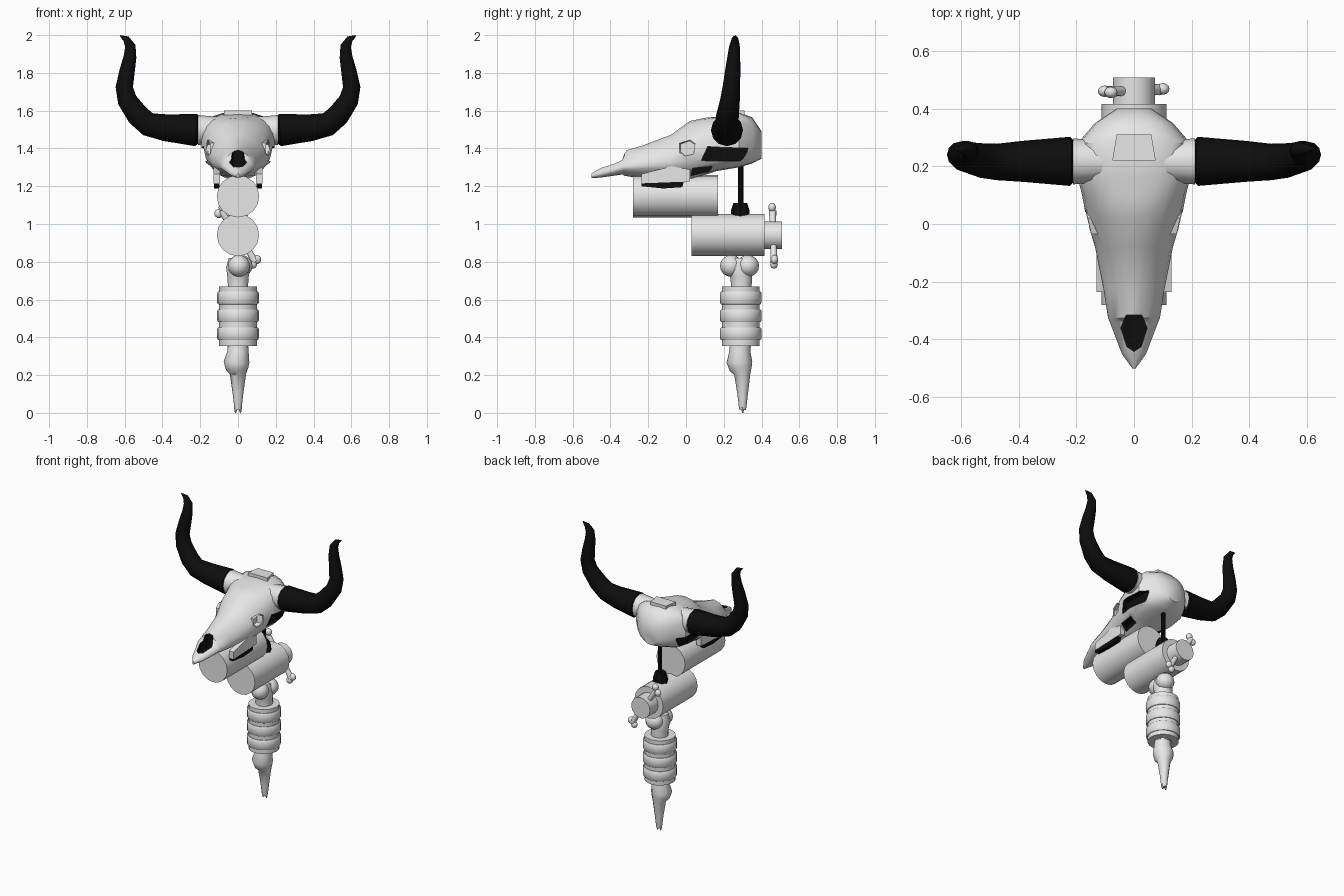
import bpy, bmesh, math
from mathutils import Vector

if "Cube" in bpy.data.objects:
    bpy.data.objects.remove(bpy.data.objects["Cube"])


def material(name, value):
    m = bpy.data.materials.new(name)
    m.diffuse_color = (value, value, value, 1)
    m.use_nodes = True
    m.node_tree.nodes["Principled BSDF"].inputs["Base Color"].default_value = m.diffuse_color
    return m


BONE = material("pale_bone", 0.8)
BLACK = material("matte_black", 0.004)


def finish(name, bm, mat, angle=40):
    bmesh.ops.recalc_face_normals(bm, faces=bm.faces[:])
    me = bpy.data.meshes.new(name)
    bm.to_mesh(me)
    bm.free()
    ob = bpy.data.objects.new(name, me)
    bpy.context.collection.objects.link(ob)
    me.materials.append(mat)
    smooth(ob, angle)
    return ob


def smooth(ob, angle=40):
    bpy.ops.object.select_all(action='DESELECT')
    ob.select_set(True)
    bpy.context.view_layer.objects.active = ob
    bpy.ops.object.shade_smooth_by_angle(angle=math.radians(angle))


def loft(bm, rings):
    """Skin a list of equal point rings and cap both ends."""
    vs = [[bm.verts.new(p) for p in r] for r in rings]
    n = len(vs[0])
    for a, b in zip(vs, vs[1:]):
        for i in range(n):
            bm.faces.new((a[i], a[(i + 1) % n], b[(i + 1) % n], b[i]))
    bm.faces.new(vs[0])
    bm.faces.new(vs[-1][::-1])


def tube(name, path, mat, sides=16, angle=40):
    """Round sections (x, y, z, radius) swept along a path."""
    pts = [Vector(p[:3]) for p in path]
    rings = []
    for i, p in enumerate(path):
        t = (pts[min(i + 1, len(pts) - 1)] - pts[max(i - 1, 0)]).normalized()
        ref = Vector((1, 0, 0)) if abs(t.y) > 0.8 else Vector((0, 1, 0))
        u = (ref - t * ref.dot(t)).normalized()
        v = t.cross(u)
        rings.append([pts[i] + p[3] * (u * math.cos(a) + v * math.sin(a))
                      for a in (2 * math.pi * k / sides for k in range(sides))])
    bm = bmesh.new()
    loft(bm, rings)
    return finish(name, bm, mat, angle)


def ball(name, c, scale, mat):
    bm = bmesh.new()
    bmesh.ops.create_uvsphere(bm, u_segments=12, v_segments=8, radius=1)
    for v in bm.verts:
        v.co = Vector([v.co[i] * scale[i] + c[i] for i in range(3)])
    return finish(name, bm, mat, 80)


def prism(name, outline, lo, hi, mat, axis='x'):
    """Extrude an outline along x (outline is y,z) or z (outline is x,y)."""
    def place(p, h):
        return (h, p[0], p[1]) if axis == 'x' else (p[0], p[1], h)
    bm = bmesh.new()
    loft(bm, [[place(p, h) for p in outline] for h in (lo, hi)])
    return finish(name, bm, mat, 20)


# Skull: y, half width, top z, widest z, bottom z, roundness
STATIONS = [
    (-.50, .006, 1.268, 1.255, 1.243, 1),
    (-.45, .042, 1.297, 1.268, 1.246, 1),
    (-.337, .085, 1.345, 1.30, 1.262, 1),
    (-.325, .090, 1.388, 1.30, 1.255, 1.3),
    (-.23, .105, 1.415, 1.31, 1.24, 1.2),
    (-.08, .135, 1.472, 1.33, 1.235, 1.1),
    (.02, .165, 1.545, 1.38, 1.23, 1),
    (.10, .18, 1.562, 1.40, 1.26, .85),
    (.16, .195, 1.568, 1.42, 1.28, .7),
    (.28, .195, 1.592, 1.43, 1.30, .7),
    (.35, .135, 1.565, 1.44, 1.32, .8),
    (.40, .06, 1.49, 1.42, 1.345, .9)]
rings = []
for y, w, top, mid, bot, e in STATIONS:
    ring = []
    for k in range(20):
        a = 2 * math.pi * k / 20
        s, c = math.sin(a), math.cos(a)
        h = top - mid if c > 0 else mid - bot
        ring.append((math.copysign(abs(s) ** e * w, s), y,
                     mid + math.copysign(abs(c) ** e * h, c)))
    rings.append(ring)
bm = bmesh.new()
loft(bm, rings)
skull = finish("skull", bm, BONE)
skull.data.materials.append(BLACK)


def carve(cutter, slot):
    """Subtract a cutter; its walls take the given material slot."""
    cutter.data.materials.clear()
    for m in (BONE, BLACK):
        cutter.data.materials.append(m)
    for f in cutter.data.polygons:
        f.material_index = slot
    mod = skull.modifiers.new("cut", 'BOOLEAN')
    mod.operation = 'DIFFERENCE'
    mod.solver = 'EXACT'
    mod.object = cutter
    bpy.context.view_layer.objects.active = skull
    bpy.ops.object.modifier_apply(modifier=mod.name)
    bpy.data.objects.remove(cutter)


# Nose opening, eye sockets, temple hollows and cheek hollows
NOSE = [(0, -.442), (.025, -.425), (.046, -.36), (.027, -.315),
        (-.027, -.315), (-.046, -.36), (-.025, -.425)]
carve(prism("nose_cutter", NOSE, 1.278, 1.6, BLACK, 'z'), 1)
EYE = [(-.03, 1.425), (.02, 1.44), (.048, 1.42), (.04, 1.37), (-.005, 1.36), (-.03, 1.38)]
TEMPLE = [(.08, 1.335), (.115, 1.41), (.2, 1.405), (.375, 1.40), (.36, 1.333)]
CHEEK = [(.02, 1.22), (.035, 1.295), (.14, 1.305), (.09, 1.22)]
for s in (1, -1):
    carve(prism("eye_cutter", EYE, s * .118, s * .3, BONE), 0)
    carve(prism("temple_cutter", TEMPLE, s * .15, s * .3, BLACK), 1)
    carve(prism("cheek_cutter", CHEEK, s * .085, s * .3, BLACK), 1)
smooth(skull)

# Raised crown of the skull
prism("skull_crown", [(-.075, .22), (.075, .22), (.06, .31), (-.06, .31)],
      1.54, 1.6, BONE, 'z')

HORN = [(.207, .217, 1.497, .07), (.222, .217, 1.497, .085), (.386, .217, 1.51, .071),
        (.476, .215, 1.528, .063), (.53, .22, 1.575, .06), (.587, .233, 1.656, .052),
        (.602, .24, 1.725, .046), (.588, .247, 1.804, .041), (.572, .253, 1.884, .034),
        (.57, .257, 1.942, .028), (.592, .26, 1.98, .018), (.624, .26, 1.997, .003)]
for s, side in ((1, "right"), (-1, "left")):
    # Horn and the bony stub that carries it
    tube(side + "_horn", [(s * x, y, z, r) for x, y, z, r in HORN], BLACK, 12)
    tube(side + "_horn_stub", [(s * .1, .217, 1.497, .07), (s * .17, .217, 1.497, .076),
                               (s * .212, .217, 1.497, .08)], BONE, 12)
    # Upper jaw ridge with the dark tooth row below
    prism(side + "_jaw_ridge", [(-.235, 1.215), (-.235, 1.265), (-.06, 1.31), (.02, 1.30),
                                (.02, 1.225)], s * .095, s * .13, BONE)
    prism(side + "_tooth_row", [(-.235, 1.20), (-.235, 1.225), (-.01, 1.23), (-.02, 1.195),
                                (-.12, 1.188)], s * .098, s * .128, BLACK)
    # Eye socket rim
    loop = [(s * (.158 + .25 * (y - .01)), .01 + 1.12 * (y - .01), 1.40 + 1.12 * (z - 1.40))
            for y, z in EYE]
    bm = bmesh.new()
    inner = [(x - s * .006, .01 + (y - .01) * .85, 1.40 + (z - 1.40) * .85) for x, y, z in loop]
    deep = [(x - s * .03, y, z) for x, y, z in loop]
    rows = [[bm.verts.new(p) for p in r] for r in (loop, inner, deep)]
    for a, b in ((0, 1), (1, 2), (2, 0)):
        for i in range(6):
            j = (i + 1) % 6
            bm.faces.new((rows[a][i], rows[a][j], rows[b][j], rows[b][i]))
    finish(side + "_eye_rim", bm, BONE)

# Horizontal barrels with a rear cap
tube("upper_barrel", [(0, -.28, 1.147, .112), (0, .17, 1.147, .112)], BONE, 16)
tube("lower_barrel", [(0, .03, .942, .112), (0, .415, .942, .112)], BONE, 16)
tube("rear_cap", [(0, .40, .94, .073), (0, .507, .94, .073)], BONE, 16)

# Black post on its foot
tube("support_post", [(0, .29, 1.08, .014), (0, .29, 1.40, .014)], BLACK, 8)
tube("post_foot", [(0, .287, 1.04, .05), (0, .287, 1.075, .048), (0, .287, 1.112, .036)],
     BLACK, 8, 20)

# Small bone crossing the cap as a handle
tube("handle_bone", [(-.09, .458, 1.07, .02), (-.05, .46, 1.01, .016),
                     (.05, .464, .87, .016), (.09, .466, .80, .02)], BONE, 10)
for i, c in enumerate(((-.08, .456, 1.088), (-.102, .46, 1.055),
                       (.1, .468, .812), (.078, .466, .787))):
    ball("handle_knob_%d" % (i + 1), c, (.023, .02, .024), BONE)

# Leg bone: rounded head, shaft and pointed lower end
tube("leg_shaft", [(0, .29, .35, .055), (0, .293, .68, .055), (0, .293, .72, .058),
                   (0, .285, .77, .064), (0, .285, .82, .05)], BONE, 14)
ball("front_knuckle", (.005, .24, .778), (.058, .06, .058), BONE)
ball("rear_knuckle", (.015, .327, .778), (.062, .06, .058), BONE)
tube("leg_point", [(0, .287, .37, .053), (0, .285, .32, .057), (-.008, .283, .27, .068),
                   (-.004, .29, .235, .06), (0, .298, .205, .043), (0, .30, .10, .028),
                   (0, .30, .03, .02), (0, .30, .015, .017)], BONE, 12)
for i, x in enumerate((-.011, .011)):
    tube("leg_tip_%d" % (i + 1), [(x, .30, .03, .011), (x * 1.2, .30, 0, .003)], BONE, 8)

# Ribbed grip: a core with three bands
tube("grip_core", [(0, .29, .355, .1), (0, .29, .67, .1)], BONE, 20)
for i, z in enumerate((.385, .48, .575)):
    tube("grip_band_%d" % (i + 1), [(0, .29, z, .104), (0, .29, z + .008, .11),
                                    (0, .29, z + .06, .11), (0, .29, z + .068, .104)],
         BONE, 20)
